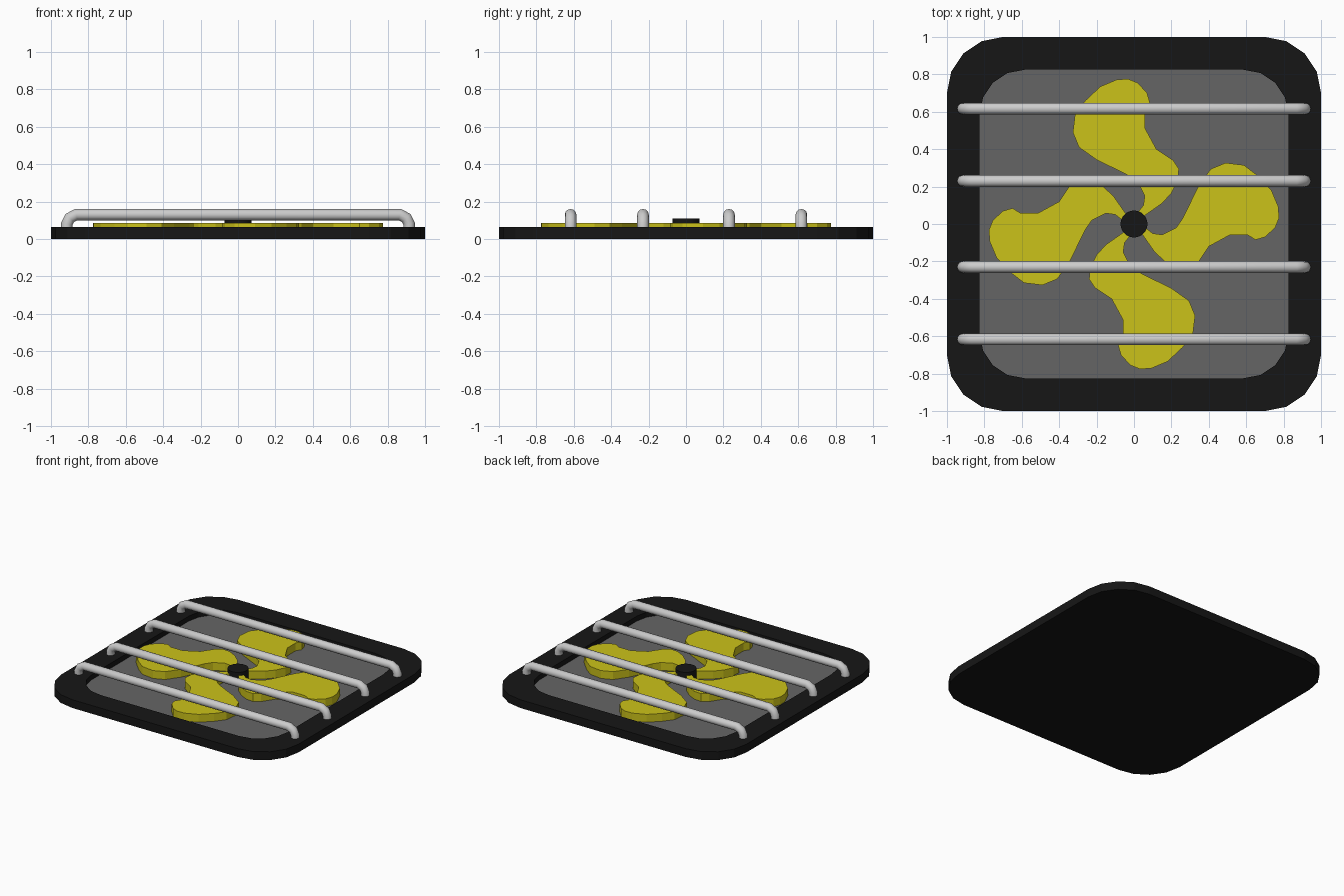
import bpy, bmesh, math

if "Cube" in bpy.data.objects:
    bpy.data.objects.remove(bpy.data.objects["Cube"])

FLOOR_Z, RIM_Z = 0.025, 0.063


def material(name, color):
    m = bpy.data.materials.new(name)
    m.diffuse_color = (*color, 1)
    m.use_nodes = True
    m.node_tree.nodes["Principled BSDF"].inputs["Base Color"].default_value = m.diffuse_color
    return m


black = material("black", (0.008, 0.008, 0.008))
dark_grey = material("dark_grey", (0.13, 0.13, 0.13))
yellow = material("yellow", (0.6, 0.54, 0.01))


def add_object(name, bm, *mats):
    bmesh.ops.recalc_face_normals(bm, faces=bm.faces)
    me = bpy.data.meshes.new(name)
    bm.to_mesh(me)
    bm.free()
    for m in mats:
        me.materials.append(m)
    ob = bpy.data.objects.new(name, me)
    bpy.context.collection.objects.link(ob)
    return ob


def rounded_square(half, radius, seg=4):
    pts = []
    for q in range(4):
        a0 = q * math.pi / 2
        mid = a0 + math.pi / 4
        c = (half - radius) * math.sqrt(2)
        for i in range(seg + 1):
            a = a0 + i / seg * math.pi / 2
            pts.append((c * math.cos(mid) + radius * math.cos(a),
                        c * math.sin(mid) + radius * math.sin(a)))
    return pts


# Tray: outer wall, flat rim and a recessed floor
outer, inner = rounded_square(1.0, 0.3), rounded_square(0.825, 0.24)
bm = bmesh.new()
loops = [[bm.verts.new((x, y, z)) for x, y in pts]
         for pts, z in ((outer, 0), (outer, RIM_Z), (inner, RIM_Z), (inner, FLOOR_Z))]
for a, b in zip(loops, loops[1:]):
    for i in range(len(a)):
        j = (i + 1) % len(a)
        bm.faces.new((a[i], a[j], b[j], b[i]))
bm.faces.new(loops[0])
bm.faces.new(loops[-1]).material_index = 1
add_object("tray_frame", bm, black, dark_grey)

# Curved fan blades: one outline turned four times
BLADE = [(0.01, 0.05), (0.05, 0.10), (0.057, 0.15), (0.02, 0.225), (-0.03, 0.26),
         (-0.198, 0.342), (-0.294, 0.41), (-0.327, 0.49), (-0.315, 0.588),
         (-0.26, 0.66), (-0.18, 0.735), (-0.09, 0.773), (-0.03, 0.775), (0.02, 0.755),
         (0.07, 0.70), (0.085, 0.65), (0.06, 0.61), (0.06, 0.51), (0.12, 0.40),
         (0.21, 0.34), (0.24, 0.295), (0.235, 0.235), (0.20, 0.165), (0.15, 0.11),
         (0.10, 0.075), (0.05, 0.04)]
for n in range(4):
    bm = bmesh.new()
    face = bm.faces.new([bm.verts.new((x, y, FLOOR_Z)) for x, y in BLADE])
    top = bmesh.ops.extrude_face_region(bm, geom=[face], use_keep_orig=True)
    for v in top["geom"]:
        if isinstance(v, bmesh.types.BMVert):
            v.co.z = 0.085
    blade = add_object(f"fan_blade_{n + 1}", bm, yellow)
    blade.rotation_euler.z = n * math.pi / 2

# Hub
bpy.ops.mesh.primitive_cylinder_add(vertices=32, radius=0.072, depth=0.11 - FLOOR_Z,
                                    location=(0, 0, (0.11 + FLOOR_Z) / 2))
hub = bpy.context.object
hub.name = "fan_hub"
hub.data.materials.append(black)
bpy.ops.object.shade_smooth_by_angle()

# Guard bars: bent round rods seated in the rim
half_path = [(-0.915, 0.045), (-0.915, 0.08), (-0.90, 0.112), (-0.865, 0.13)]
path = half_path + [(-x, z) for x, z in reversed(half_path)]
for n, y in enumerate((-0.617, -0.23, 0.23, 0.617)):
    cu = bpy.data.curves.new(f"guard_bar_{n + 1}", "CURVE")
    cu.dimensions = "3D"
    cu.bevel_depth = 0.031
    cu.bevel_resolution = 4
    cu.use_fill_caps = True
    sp = cu.splines.new("POLY")
    sp.points.add(len(path) - 1)
    for p, (x, z) in zip(sp.points, path):
        p.co = (x, y, z, 1)
    sp.use_smooth = True
    bar = bpy.data.objects.new(cu.name, cu)
    bpy.context.collection.objects.link(bar)
